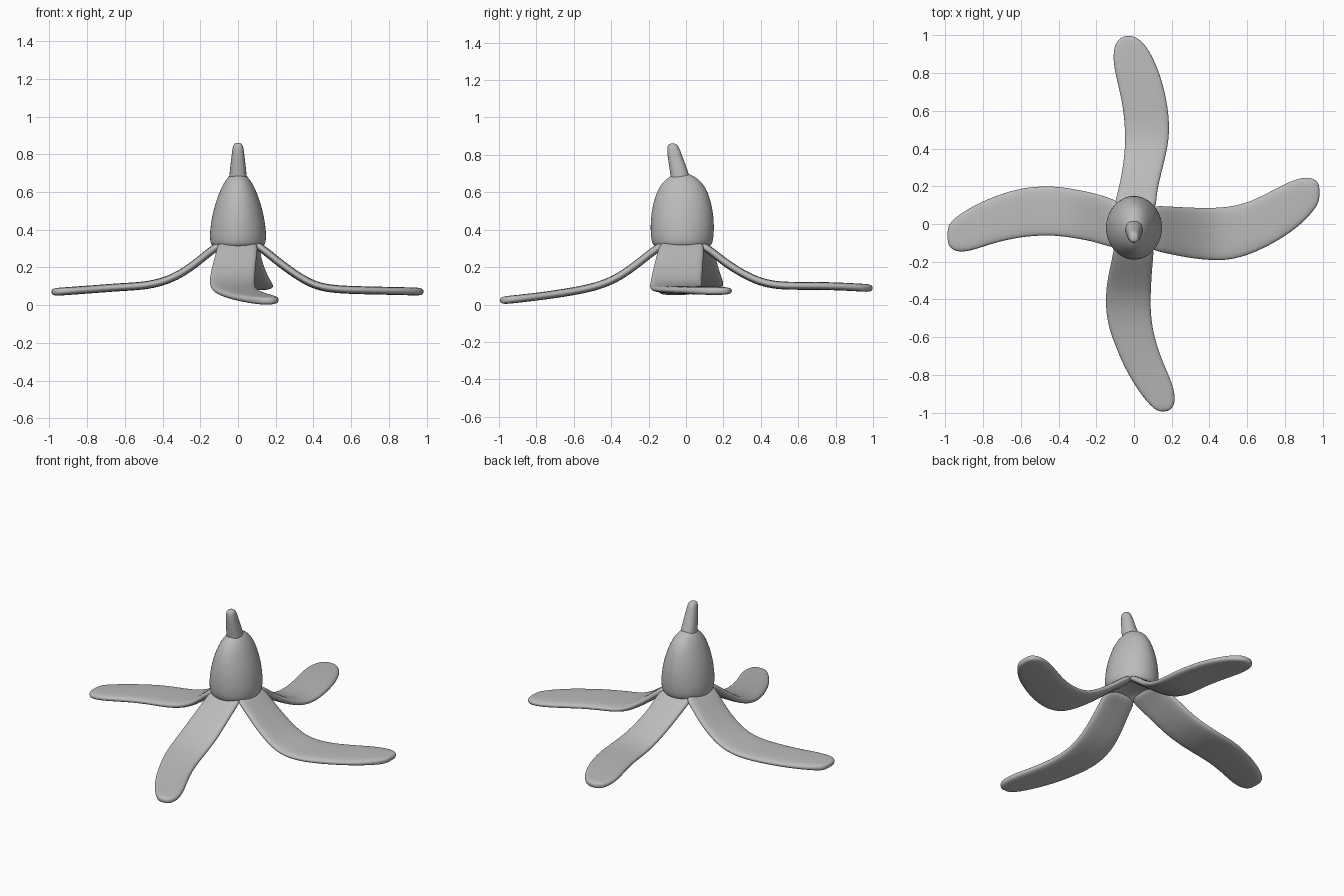
import bpy, bmesh, math
from mathutils import Vector

grey = bpy.data.materials.new("peel grey")
grey.diffuse_color = (0.5, 0.5, 0.5, 1)


def loft(name, rings):
    """Skin closed rings of points into a smooth capped solid."""
    bm = bmesh.new()
    rows = [[bm.verts.new(p) for p in ring] for ring in rings]
    n = len(rows[0])
    for a, b in zip(rows, rows[1:]):
        for i in range(n):
            bm.faces.new((a[i], a[(i + 1) % n], b[(i + 1) % n], b[i]))
    bm.faces.new(rows[0])
    bm.faces.new(rows[-1])
    bmesh.ops.recalc_face_normals(bm, faces=bm.faces)
    mesh = bpy.data.meshes.new(name)
    bm.to_mesh(mesh)
    bm.free()
    mesh.materials.append(grey)
    mesh.shade_smooth()
    obj = bpy.data.objects.new(name, mesh)
    bpy.context.collection.objects.link(obj)
    sub = obj.modifiers.new("smooth", 'SUBSURF')
    sub.levels = sub.render_levels = 2
    return obj


def oval(cy, z, rx, ry, n=16, power=1.0):
    """Horizontal ring; power below 1 makes it squarer."""
    pts = []
    for i in range(n):
        a = math.tau * (i + 0.5) / n
        c, s = math.cos(a), math.sin(a)
        pts.append((rx * math.copysign(abs(c) ** power, c),
                    cy + ry * math.copysign(abs(s) ** power, s), z))
    return pts


# Body: rounded bell with a shallow hollow underneath
loft("body", [oval(-.02, z, rx, ry) for z, rx, ry in [
    (.335, .03, .03), (.325, .09, .10), (.305, .130, .145), (.325, .153, .168),
    (.40, .153, .175), (.50, .136, .170), (.60, .102, .142), (.655, .073, .108),
    (.69, .045, .06), (.70, .02, .025)]])

# Stem: tapered stub leaning forward
loft("stem", [oval(y, z, rx, ry, 8, .8) for y, z, rx, ry in [
    (-.025, .64, .05, .055), (-.032, .69, .05, .055), (-.045, .74, .044, .049),
    (-.061, .80, .036, .042), (-.070, .845, .030, .034), (-.072, .862, .018, .02)]])

# Flap cross-section: thin pad with rounded edges
SECTION = [(-1, 0), (-.92, .8), (-.5, 1), (0, 1), (.5, 1), (.92, .8),
           (1, 0), (.92, -.8), (.5, -1), (0, -1), (-.5, -1), (-.92, -.8)]


def flap(name, out, side, rows):
    """Rows are distance outward, both edges sideways, height."""
    out, side, up = Vector(out), Vector(side), Vector((0, 0, 1))
    rings = []
    for i, (d, lo, hi, z) in enumerate(rows):
        a, b = rows[max(i - 1, 0)], rows[min(i + 1, len(rows) - 1)]
        slope = Vector((b[0] - a[0], b[3] - a[3])).normalized()
        normal = up * slope.x - out * slope.y
        thick = .012 if i == len(rows) - 1 else .021
        centre = out * d + side * (lo + hi) / 2 + up * z
        rings.append([centre + side * u * (hi - lo) / 2 + normal * v * thick
                      for u, v in SECTION])
    loft(name, rings)


X, Y = (1, 0, 0), (0, 1, 0)
flap("right_flap", X, Y, [
    (.07, -.13, .09, .335), (.13, -.15, .10, .30), (.20, -.165, .095, .24),
    (.30, -.185, .09, .165), (.40, -.195, .088, .105), (.50, -.197, .092, .085),
    (.62, -.165, .12, .08), (.75, -.10, .19, .077), (.85, -.035, .24, .075),
    (.92, .03, .253, .073), (.965, .085, .238, .072), (.985, .13, .205, .071)])
flap("left_flap", (-1, 0, 0), Y, [
    (.07, -.13, .12, .335), (.13, -.125, .14, .30), (.20, -.10, .165, .24),
    (.30, -.08, .185, .165), (.40, -.065, .202, .122), (.50, -.063, .204, .102),
    (.62, -.075, .19, .096), (.75, -.105, .147, .086), (.86, -.145, .095, .078),
    (.93, -.152, .05, .073), (.97, -.135, .015, .07), (.99, -.10, -.02, .07)])
flap("back_flap", Y, X, [
    (.07, -.11, .12, .325), (.13, -.10, .12, .29), (.20, -.08, .13, .23),
    (.30, -.062, .155, .165), (.40, -.05, .18, .118), (.50, -.05, .192, .10),
    (.62, -.06, .183, .10), (.75, -.09, .155, .099), (.86, -.115, .115, .095),
    (.94, -.108, .07, .09), (.98, -.085, .03, .088), (.998, -.05, -.01, .087)])
flap("front_flap", (0, -1, 0), X, [
    (.10, -.11, .11, .335), (.17, -.115, .105, .29), (.25, -.135, .098, .225),
    (.35, -.152, .092, .15), (.45, -.153, .09, .105), (.55, -.137, .10, .08),
    (.65, -.10, .125, .063), (.75, -.058, .163, .048), (.85, -.002, .208, .036),
    (.93, .055, .223, .027), (.975, .10, .208, .023), (.995, .13, .178, .021)])
